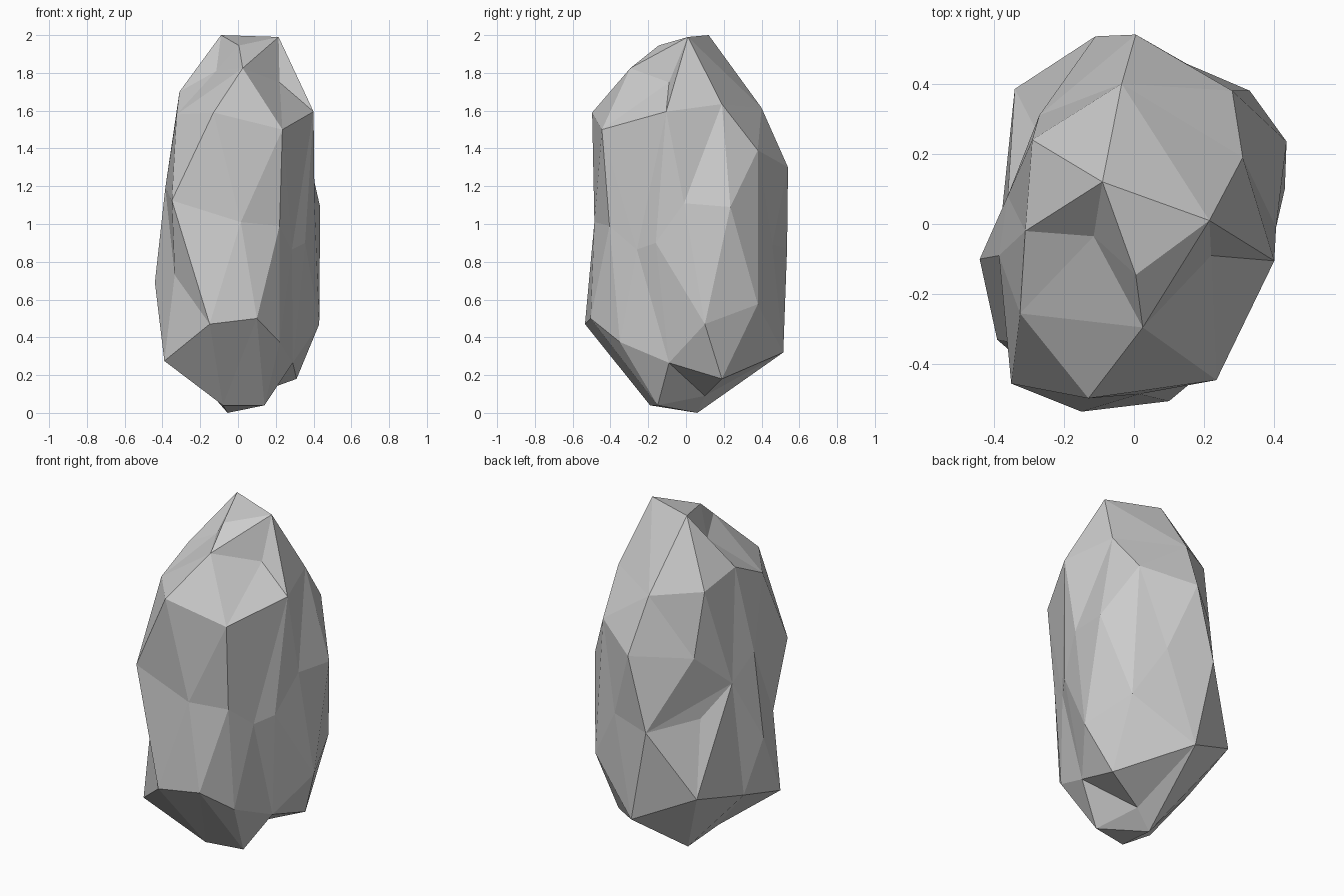
import bpy, bmesh
from mathutils import Vector

# Corner points of the chiselled rock, tier by tier from the ground up
corners = [
    # underside
    (-.055, .06, 0), (-.08, -.19, .04), (.14, -.15, .04), (.06, .10, .09),
    # lower rim
    (.31, .19, .18), (.29, -.09, .265), (-.39, -.33, .275), (0, .515, .32),
    (-.38, 0, .37), (.22, -.35, .375), (-.15, -.535, .47), (.10, -.505, .50),
    (.43, .10, .47), (-.34, .385, .478), (.33, .38, .575),
    # waist
    (-.44, -.10, .69), (-.335, -.34, .73), (.285, -.26, .865), (.355, -.16, .90),
    (-.27, .25, .89), (-.11, .535, .87), (.15, .457, .89), (.22, -.405, .99),
    (.015, -.485, 1.01), (-.36, .08, 1.06), (.435, .235, 1.09), (.405, -.01, 1.11),
    (-.35, -.455, 1.125), (-.385, -.09, 1.19), (-.27, .31, 1.27),
    # shoulders
    (.005, .54, 1.30), (.28, .38, 1.39), (.235, -.445, 1.50), (-.325, -.255, 1.58),
    (-.13, -.497, 1.59), (.40, -.105, 1.595), (-.035, .40, 1.615), (.31, .19, 1.635),
    (-.29, .24, 1.645), (-.31, -.02, 1.70),
    # crown
    (.22, -.09, 1.75), (-.115, -.035, 1.81), (.025, -.295, 1.825),
    (.005, -.145, 1.945), (.215, .01, 1.99), (-.09, .12, 2.0),
]
# Strong ridges and creases that must exist as edges
ridges = [(25, 14), (35, 26), (20, 24), (13, 24), (15, 28), (27, 10), (34, 27),
          (34, 42), (42, 44), (42, 32), (34, 32), (44, 35), (44, 36), (45, 36),
          (45, 39), (45, 43), (4, 5), (42, 33), (23, 10), (23, 11)]

# Skin the points on a ball, then pull each one out to its real place
bm = bmesh.new()
dirs = [Vector((x / .42, y / .53, z - 1)).normalized() for x, y, z in corners]
verts = [bm.verts.new(d) for d in dirs]
bmesh.ops.convex_hull(bm, input=verts)
bmesh.ops.recalc_face_normals(bm, faces=bm.faces[:])


def side(a, b, c):
    return a.co.cross(b.co).dot(c.co)


# Turn edges so they follow the ridges
for i, j in ridges:
    a, b = verts[i], verts[j]
    if bm.edges.get((a, b)):
        continue
    for e in list(bm.edges):
        c, d = e.verts
        tips = {v for f in e.link_faces for v in f.verts} - {c, d}
        if tips == {a, b} and side(a, b, c) * side(a, b, d) < 0:
            bmesh.ops.rotate_edges(bm, edges=[e], use_ccw=False)
            break

for v, p in zip(verts, corners):
    v.co = p
bmesh.ops.recalc_face_normals(bm, faces=bm.faces[:])

mesh = bpy.data.meshes.new("rock")
bm.to_mesh(mesh)
bm.free()
bpy.context.collection.objects.link(bpy.data.objects.new("rock", mesh))
